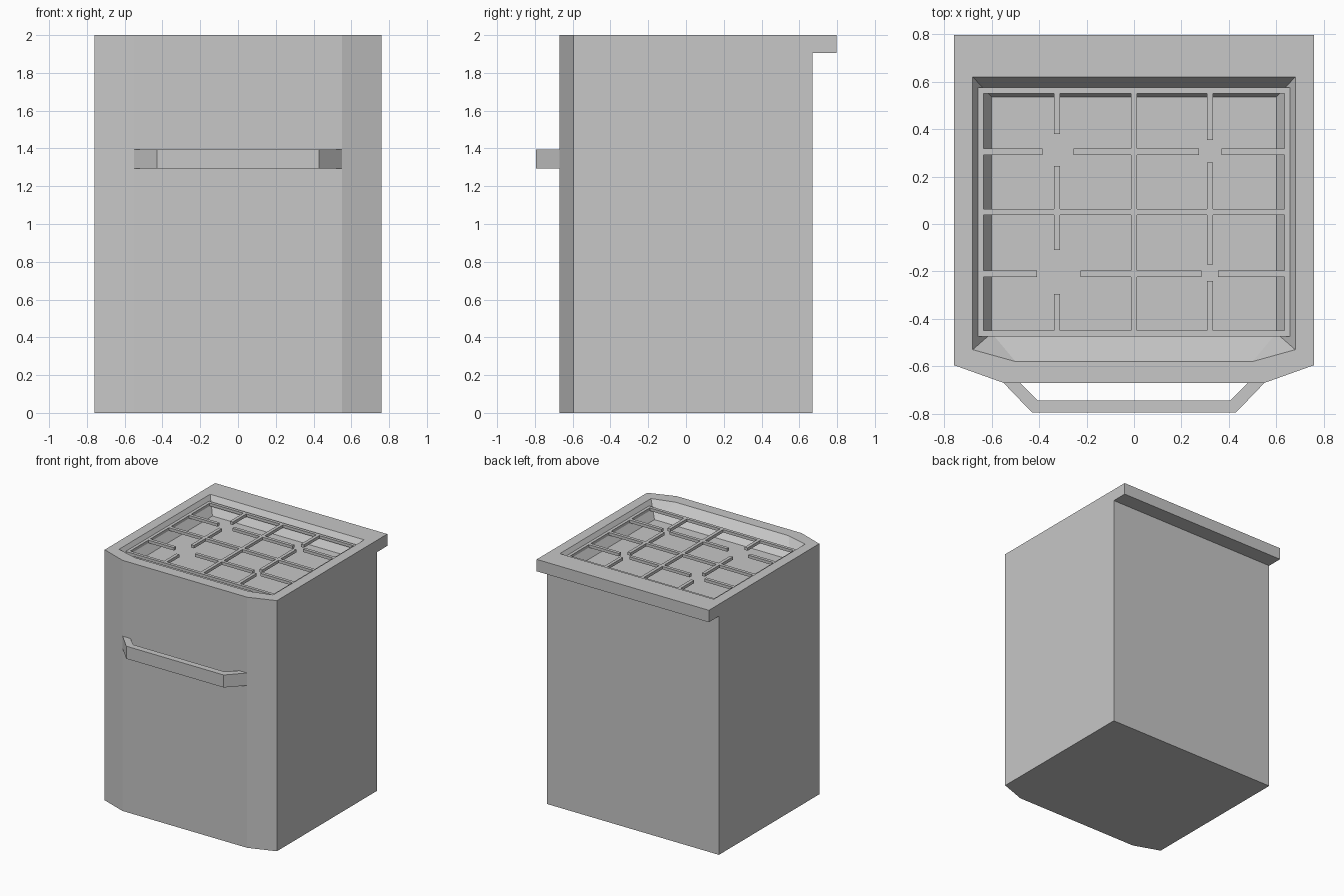
import bpy
import bmesh

cube = bpy.data.objects.get("Cube")
if cube:
    bpy.data.objects.remove(cube, do_unlink=True)

grey = bpy.data.materials.new("light_grey")
grey.use_nodes = True
colour = (0.57, 0.57, 0.57, 1)
grey.diffuse_color = colour
grey.node_tree.nodes["Principled BSDF"].inputs["Base Color"].default_value = colour


def finish(bm, name):
    bmesh.ops.recalc_face_normals(bm, faces=bm.faces)
    mesh = bpy.data.meshes.new(name)
    bm.to_mesh(mesh)
    bm.free()
    mesh.materials.append(grey)
    obj = bpy.data.objects.new(name, mesh)
    bpy.context.collection.objects.link(obj)
    return obj


def mirrored(points):
    """Complete an outline given its -x half."""
    return points + [(-x, y) for x, y in reversed(points)]


def add_loop(bm, points, z):
    return [bm.verts.new((x, y, z)) for x, y in points]


def bridge(bm, a, b):
    """Join two loops, skipping corners that share a vertex."""
    for i in range(len(a)):
        j = (i + 1) % len(a)
        bm.faces.new(list(dict.fromkeys((a[i], a[j], b[j], b[i]))))


def prism(bm, points, z0, z1):
    low, high = add_loop(bm, points, z0), add_loop(bm, points, z1)
    bm.faces.new(low)
    bm.faces.new(high)
    bridge(bm, low, high)


def box(bm, x0, x1, y0, y1, z0, z1):
    prism(bm, [(x0, y0), (x1, y0), (x1, y1), (x0, y1)], z0, z1)


# Cabinet with a bowed front and a sloping cooktop well
TOP, FLOOR = 2.0, 1.88
outline = mirrored([(-0.76, 0.67), (-0.76, -0.595), (-0.55, -0.67)])
rim = mirrored([(-0.68, 0.62), (-0.68, -0.53), (-0.5, -0.58)])
bm = bmesh.new()
base = add_loop(bm, outline, 0)
top = add_loop(bm, outline, TOP)
well_rim = add_loop(bm, rim, TOP)
bl, fl, fr, br = add_loop(bm, mirrored([(-0.6, 0.535), (-0.6, -0.46)]), FLOOR)
bm.faces.new(base)
bridge(bm, base, top)
bridge(bm, top, well_rim)
bridge(bm, well_rim, [bl, fl, fl, fr, fr, br])
bm.faces.new((bl, fl, fr, br))
finish(bm, "cabinet")

# Ledge overhanging the back
bm = bmesh.new()
box(bm, -0.76, 0.76, 0.67, 0.797, 1.905, TOP)
finish(bm, "back_ledge")

# Door handle
bm = bmesh.new()
prism(bm, mirrored([(-0.48, -0.67), (-0.55, -0.67), (-0.43, -0.795)])[:3]
      + [(0.43, -0.795), (0.55, -0.67), (0.48, -0.67),
         (0.405, -0.745), (-0.405, -0.745)], 1.295, 1.395)
finish(bm, "door_handle")

# Pan grate: outer frame, centre cross and bars broken over the burners
Z0, Z1 = 1.945, 1.968
LEFT, RIGHT, FRONT, BACK = -0.635, 0.635, -0.45, 0.55
HALF = 0.013
bm = bmesh.new()
frame_in = mirrored([(LEFT, BACK), (LEFT, FRONT)])
frame_out = mirrored([(-0.66, 0.575), (-0.66, -0.475)])
loops = [add_loop(bm, p, z) for p, z in
         ((frame_in, Z0), (frame_out, Z0), (frame_out, Z1), (frame_in, Z1))]
for i in range(4):
    bridge(bm, loops[i], loops[(i + 1) % 4])

long_bars = {
    -0.325: [(FRONT, -0.295), (-0.11, 0.245), (0.38, BACK)],
    0.0: [(FRONT, BACK)],
    0.32: [(FRONT, -0.24), (-0.17, 0.26), (0.355, BACK)],
}
cross_bars = {
    0.305: [(LEFT, -0.385), (-0.255, 0.275), (0.37, RIGHT)],
    0.05: [(LEFT, RIGHT)],
    -0.21: [(LEFT, -0.41), (-0.225, 0.285), (0.355, RIGHT)],
}
for x, spans in long_bars.items():
    for a, b in spans:
        box(bm, x - HALF, x + HALF, a, b, Z0, Z1)
for y, spans in cross_bars.items():
    for a, b in spans:
        box(bm, a, b, y - HALF, y + HALF, Z0, Z1)
finish(bm, "pan_grate")
